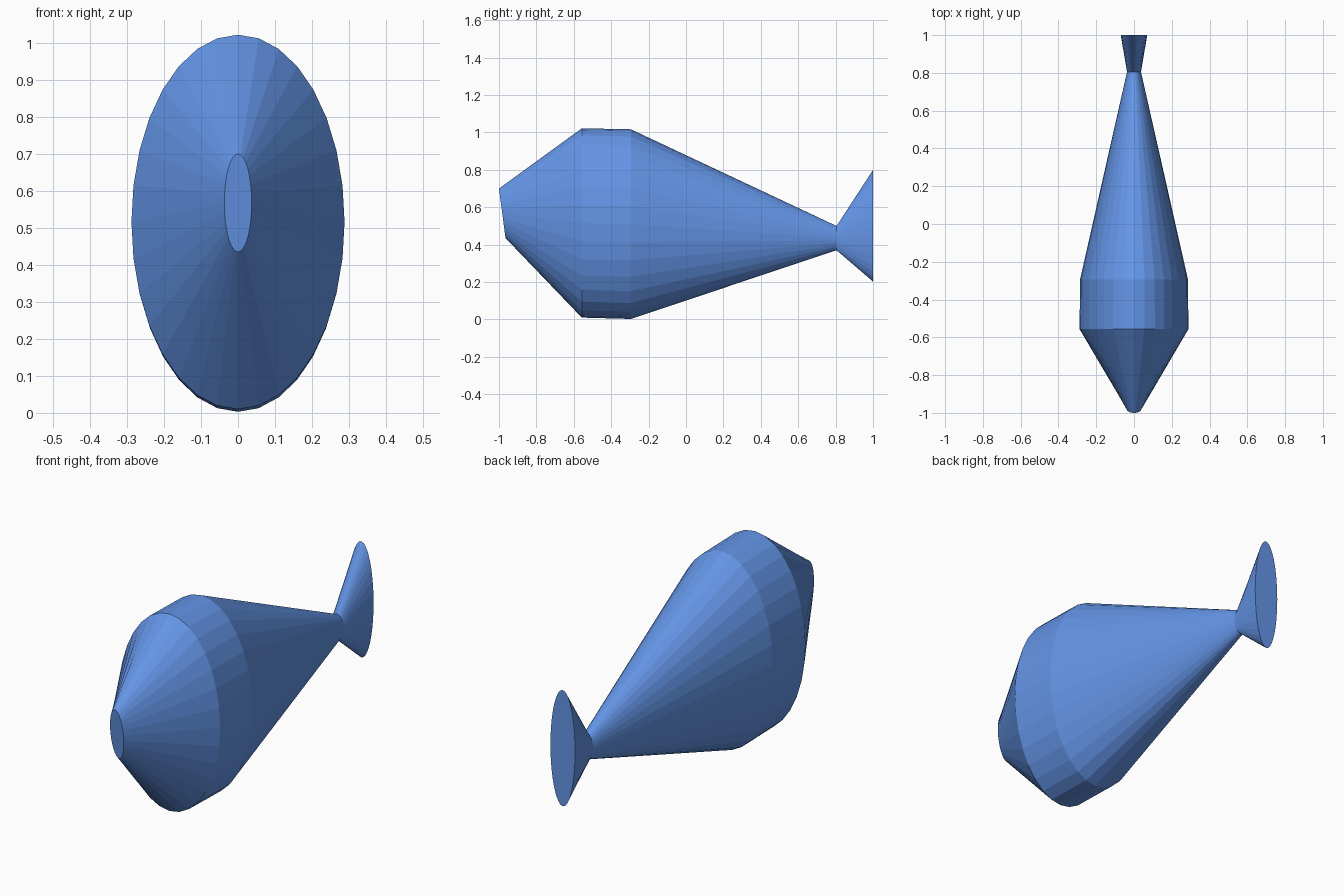
import bpy, bmesh
from math import sin, cos, pi

if "Cube" in bpy.data.objects:
    bpy.data.objects.remove(bpy.data.objects["Cube"])

SIDES = 32

# Cross-sections nose to tail: (y at top, z top, y at bottom, z bottom, half width)
SECTIONS = [
    (-1.0, 0.70, -0.965, 0.435, 0.037),    # tilted mouth
    (-0.557, 1.022, -0.557, 0.01, 0.288),  # shoulder
    (-0.295, 1.017, -0.295, 0.003, 0.286), # belly
    (0.805, 0.50, 0.805, 0.37, 0.037),     # tail root
    (1.0, 0.80, 1.0, 0.203, 0.07),         # tail fin edge
]


def add_ring(bm, yt, zt, yb, zb, half_width):
    ring = []
    for i in range(SIDES):
        a = 2 * pi * i / SIDES
        t = (1 + cos(a)) / 2
        ring.append(bm.verts.new((half_width * sin(a),
                                  yb + (yt - yb) * t,
                                  zb + (zt - zb) * t)))
    return ring


# Fish body: elliptical rings joined into one closed, flat-shaded hull
bm = bmesh.new()
rings = [add_ring(bm, *s) for s in SECTIONS]
for a, b in zip(rings, rings[1:]):
    for i in range(SIDES):
        j = (i + 1) % SIDES
        bm.faces.new((a[i], a[j], b[j], b[i]))

# Mouth and tail caps
bm.faces.new(rings[0])
bm.faces.new(rings[-1])
bmesh.ops.recalc_face_normals(bm, faces=bm.faces)

mesh = bpy.data.meshes.new("fish_body")
bm.to_mesh(mesh)
bm.free()
fish = bpy.data.objects.new("fish_body", mesh)
bpy.context.collection.objects.link(fish)

# Blue skin
skin = bpy.data.materials.new("blue_skin")
skin.diffuse_color = (0.127, 0.301, 0.8, 1)
skin.use_nodes = True
skin.node_tree.nodes["Principled BSDF"].inputs["Base Color"].default_value = skin.diffuse_color
mesh.materials.append(skin)
